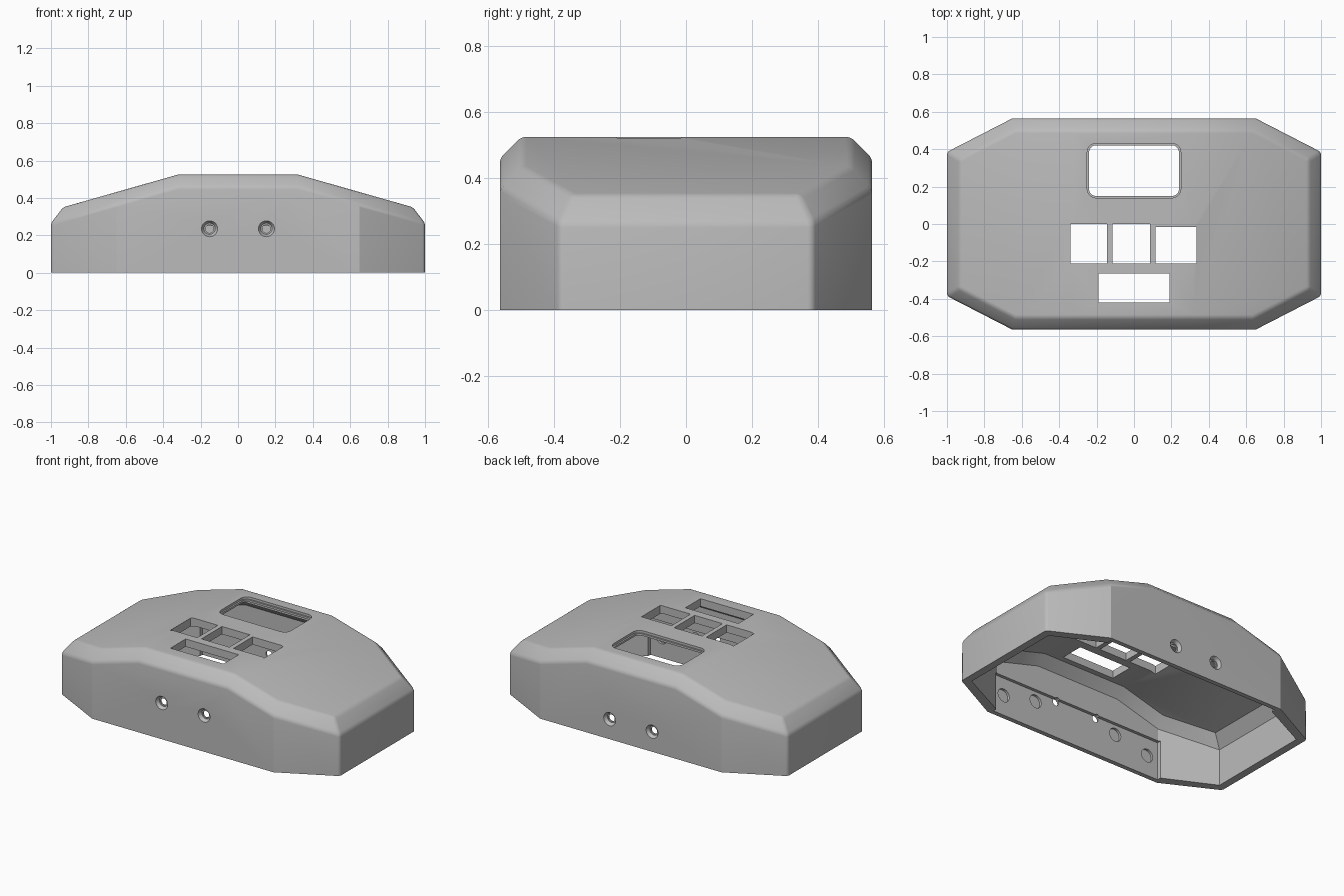
import bpy, bmesh, math
from mathutils import Matrix

if "Cube" in bpy.data.objects:
    bpy.data.objects.remove(bpy.data.objects["Cube"])

grey = bpy.data.materials.new("plain_grey")
grey.use_nodes = True
colour = (0.5, 0.5, 0.5, 1)
grey.diffuse_color = colour
grey.node_tree.nodes["Principled BSDF"].inputs["Base Color"].default_value = colour


def make(name, bm):
    bmesh.ops.recalc_face_normals(bm, faces=bm.faces)
    mesh = bpy.data.meshes.new(name)
    bm.to_mesh(mesh)
    bm.free()
    mesh.materials.append(grey)
    ob = bpy.data.objects.new(name, mesh)
    bpy.context.collection.objects.link(ob)
    return ob


# Corner points of one quarter of the housing: side ring, then roof ring
RING = [(.65, .565, .365), (1, .385, .265), (.32, .565, .46),
        (.32, .5, .525), (.635, .5, .435), (.935, .345, .35)]
FOOT = [(.65, .565), (1, .385)]


def housing(name, wall=0.0, base=0.0, soften=0.0):
    sx, sy, sz = 1 - wall, 1 - wall / .565, 1 - wall / .525
    bm = bmesh.new()
    for mx in (-1, 1):
        for my in (-1, 1):
            for x, y, z in RING:
                bm.verts.new((mx * x * sx, my * y * sy, z * sz))
            for x, y in FOOT:
                bm.verts.new((mx * x * sx, my * y * sy, base))
    bmesh.ops.convex_hull(bm, input=bm.verts)
    bmesh.ops.dissolve_limit(bm, angle_limit=.04, verts=bm.verts, edges=bm.edges)
    if soften:
        # Round the end corners and the chamfer edges
        edges = []
        for e in bm.edges:
            a, b = e.verts
            upper = min(a.co.z, b.co.z) > .2
            end = abs(a.co.x) > .99 and abs(b.co.x) > .99 and abs(a.co.y - b.co.y) < .01
            if (upper or end) and e.calc_face_angle(0) > .35:
                edges.append(e)
        bmesh.ops.bevel(bm, geom=edges, offset=soften, segments=3,
                        profile=.5, affect='EDGES')
    return make(name, bm)


def box(x0, x1, y0, y1, z0, z1, radius=0):
    bm = bmesh.new()
    bmesh.ops.create_cube(bm, size=1)
    for v in bm.verts:
        v.co.x = x1 if v.co.x > 0 else x0
        v.co.y = y1 if v.co.y > 0 else y0
        v.co.z = z1 if v.co.z > 0 else z0
    if radius:
        upright = [e for e in bm.edges if abs(e.verts[0].co.z - e.verts[1].co.z) > .01]
        bmesh.ops.bevel(bm, geom=upright, offset=radius, segments=5,
                        profile=.5, affect='EDGES')
    return make("cutter", bm)


def drill(x, z, side, y0, y1, r0, r1):
    # Round cutter along y, from y0 (radius r0) out to y1 (radius r1)
    bm = bmesh.new()
    bmesh.ops.create_cone(bm, cap_ends=True, segments=32, radius1=r0, radius2=r1,
                          depth=y1 - y0)
    turn = Matrix.Rotation(-side * math.pi / 2, 4, 'X')
    move = Matrix.Translation((x, side * (y0 + y1) / 2, z))
    bmesh.ops.transform(bm, matrix=move @ turn, verts=bm.verts)
    return make("cutter", bm)


shell = housing("housing_shell", soften=.015)
bpy.context.view_layer.objects.active = shell


def cut(cutter):
    mod = shell.modifiers.new("cut", 'BOOLEAN')
    mod.operation = 'DIFFERENCE'
    mod.solver = 'EXACT'
    mod.object = cutter
    cutter.hide_render = True
    bpy.context.view_layer.objects.active = shell
    bpy.ops.object.modifier_apply(modifier=mod.name)
    bpy.data.objects.remove(cutter)


# Hollow inside
cut(housing("cutter", wall=.05, base=-.05))

# Display window with a stepped lip and an inside seat
cut(box(-.31, .31, .09, .44, .4, .497))
cut(box(-.24, .24, .15, .42, .4, .6, .035))
cut(box(-.25, .25, .14, .43, .51, .6, .045))

# Button windows and the slot in front of them
for x0, x1, y0, y1 in [(-.34, -.145, -.21, 0), (-.115, .085, -.21, 0),
                       (.115, .335, -.21, -.015), (-.19, .19, -.42, -.265)]:
    cut(box(x0, x1, y0, y1, .4, .6))

# Thinned long walls with countersunk screw holes
for side, height in ((-1, .235), (1, .13)):
    y0, y1 = sorted((side * .4, side * .535))
    cut(box(-.63, .63, y0, y1, -.07, .25))
    for x in (-.152, .152):
        cut(drill(x, height, side, .45, .6, .022, .022))
        cut(drill(x, height, side, .545, .57, .03, .046))

# Round blind pockets inside the front wall
for x, z in ((.55, .135), (.305, .185)):
    for mx in (-1, 1):
        cut(drill(mx * x, z, -1, .48, .55, .043, .043))

bpy.ops.object.select_all(action='DESELECT')
shell.select_set(True)
bpy.context.view_layer.objects.active = shell
bpy.ops.object.shade_smooth_by_angle(angle=math.radians(25))
